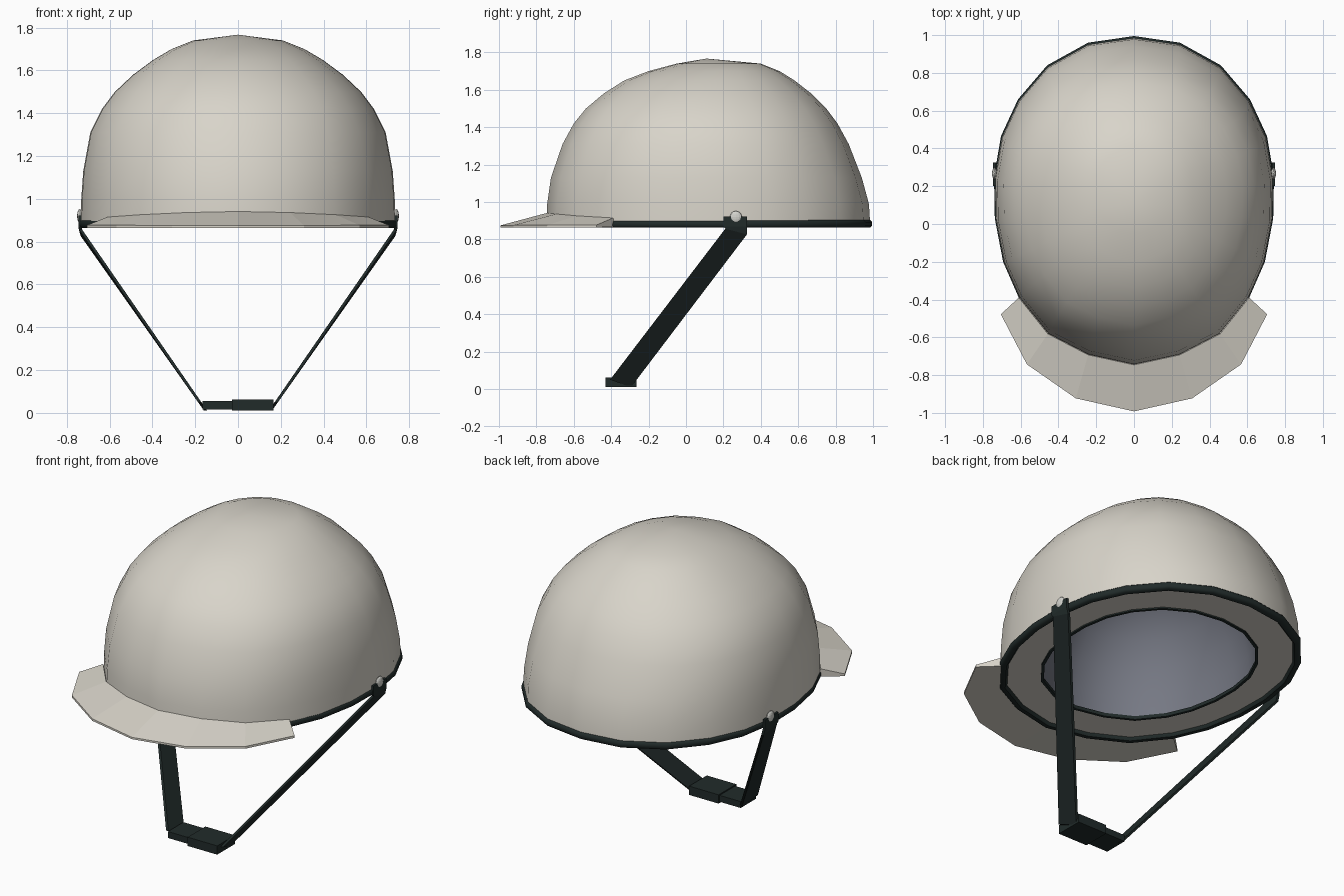
import bpy, bmesh, math
from mathutils import Vector

if "Cube" in bpy.data.objects:
    bpy.data.objects.remove(bpy.data.objects["Cube"])


def material(name, rgb):
    m = bpy.data.materials.new(name)
    m.diffuse_color = (*rgb, 1)
    m.use_nodes = True
    m.node_tree.nodes["Principled BSDF"].inputs["Base Color"].default_value = m.diffuse_color
    return m


SHELL = material("warm_white_shell", (0.69, 0.66, 0.59))
BLACK = material("black_green_rubber", (0.015, 0.024, 0.023))
LINER = material("blue_grey_liner", (0.18, 0.19, 0.23))
METAL = material("pale_metal", (0.66, 0.66, 0.62))

# Half of the egg-shaped plan outline, from back to front
HALF = [(0, .995), (.243, .96), (.46, .84), (.614, .66), (.704, .466), (.741, .249),
        (.737, .03), (.693, -.2), (.61, -.39), (.456, -.582), (.243, -.693), (0, -.746)]
# Full outline, counter-clockwise seen from above
OUTLINE = [(-x, y) for x, y in HALF] + HALF[-2:0:-1]
MID = .12


def make(name, verts, faces, mat, smooth=None, solid=True):
    me = bpy.data.meshes.new(name)
    me.from_pydata([tuple(v) for v in verts], [], faces)
    if solid:
        bm = bmesh.new()
        bm.from_mesh(me)
        bmesh.ops.recalc_face_normals(bm, faces=bm.faces)
        bm.to_mesh(me)
        bm.free()
    me.materials.append(mat)
    ob = bpy.data.objects.new(name, me)
    bpy.context.collection.objects.link(ob)
    if smooth:
        bpy.ops.object.select_all(action='DESELECT')
        ob.select_set(True)
        bpy.context.view_layer.objects.active = ob
        bpy.ops.object.shade_smooth_by_angle(angle=math.radians(smooth))
    return ob


def loft(name, rings, mat, pole=None, closed=False, flip=False, smooth=None):
    n = len(rings[0])
    verts = [p for r in rings for p in r]
    faces = []
    count = len(rings)
    for k in range(count if closed else count - 1):
        a, b = k * n, ((k + 1) % count) * n
        for i in range(n):
            j = (i + 1) % n
            faces.append((a + i, a + j, b + j, b + i))
    if pole:
        verts.append(pole)
        a = (count - 1) * n
        faces += [(a + i, a + (i + 1) % n, len(verts) - 1) for i in range(n)]
    if flip:
        faces = [f[::-1] for f in faces]
    return make(name, verts, faces, mat, smooth, solid=closed)


def ring(z, half_x, front, back):
    return [(x / .741 * half_x, front + (y + .746) / 1.741 * (back - front), z)
            for x, y in OUTLINE]


def offset_ring(scale, d, z):
    pts = []
    for x, y in OUTLINE:
        v = Vector((x, y - MID))
        v = v * scale + v.normalized() * d
        pts.append((v.x, v.y + MID, z))
    return pts


def band(name, scale, section, mat):
    return loft(name, [offset_ring(scale, d, z) for d, z in section], mat, closed=True, smooth=50)


# Outer dome with its flat underside
levels = [(.88, .735, -.745, .985), (.99, .733, -.742, .978), (1.13, .723, -.722, .94),
          (1.31, .69, -.66, .87), (1.42, .635, -.60, .81), (1.5, .575, -.535, .75),
          (1.58, .49, -.44, .67), (1.65, .395, -.33, .58), (1.70, .31, -.20, .50),
          (1.74, .21, -.05, .40)]
loft("helmet_shell", [offset_ring(.71, 0, .88)] + [ring(*l) for l in levels],
     SHELL, pole=(0, .11, 1.767), smooth=45)

# Hollow inside
inner = [(.71, .875), (.70, 1.0), (.66, 1.15), (.58, 1.3), (.45, 1.43), (.25, 1.52)]
loft("inner_liner", [offset_ring(s, 0, z) for s, z in inner], LINER,
     pole=(0, MID, 1.55), flip=True, smooth=60)

# Rubber edge trim and thin lip round the opening
band("edge_trim", 1, [(-.045, .876), (-.034, .863), (-.01, .863), (0, .873),
                      (0, .893), (-.01, .903), (-.045, .903)], BLACK)
band("liner_lip", .71, [(-.008, .872), (.008, .872), (.008, .892), (-.008, .892)], BLACK)

# Visor: wedge from the shell front out to a thin edge
inner_half = [(.61, -.39, .915), (.456, -.582, .926), (.243, -.693, .936), (0, -.746, .941)]
outer_half = [(.705, -.478, .877), (.567, -.743, .877), (.308, -.923, .876), (0, -.992, .875)]


def mirrored(half):
    return half + [(-x, y, z) for x, y, z in half[-2::-1]]


top_in, top_out = mirrored(inner_half), mirrored(outer_half)
sections = [(a, b, (b[0], b[1], .864), (a[0] * .97, a[1] * .97, .868))
            for a, b in zip(top_in, top_out)]
faces = [(k * 4 + i, k * 4 + (i + 1) % 4, k * 4 + 4 + (i + 1) % 4, k * 4 + 4 + i)
         for k in range(len(sections) - 1) for i in range(4)]
last = len(sections) * 4
faces += [(0, 1, 2, 3), (last - 4, last - 3, last - 2, last - 1)]
make("visor", [p for s in sections for p in s], faces, SHELL)


def box(name, lo, hi, mat):
    v = [(x, y, z) for x in (lo[0], hi[0]) for y in (lo[1], hi[1]) for z in (lo[2], hi[2])]
    f = [(0, 1, 3, 2), (4, 5, 7, 6), (0, 1, 5, 4), (2, 3, 7, 6), (0, 2, 6, 4), (1, 3, 7, 5)]
    return make(name, v, f, mat)


# Chin straps: ribbon bent just below the trim, with edge-to-edge width vectors
path = [((.738, .263, .922), (0, .124, 0)),
        ((.738, .263, .868), (0, .124, 0)),
        ((.732, .268, .842), (-.008, .116, -.03)),
        ((.165, -.35, .03), (-.028, .112, -.04))]
for s, side in ((1, "left"), (-1, "right")):
    verts = []
    for c, w in path:
        c, w = Vector(c), Vector(w) / 2
        t = Vector((.0075, 0, 0))
        verts += [c - w - t, c + w - t, c + w + t, c - w + t]
    verts = [(s * v.x, v.y, max(v.z, 0)) for v in verts]
    faces = [(k * 4 + i, k * 4 + (i + 1) % 4, k * 4 + 4 + (i + 1) % 4, k * 4 + 4 + i)
             for k in range(3) for i in range(4)] + [(0, 1, 2, 3), (12, 13, 14, 15)]
    make("chin_strap_" + side, verts, faces, BLACK)

    # Round rivet holding the strap to the shell
    bm = bmesh.new()
    bmesh.ops.create_uvsphere(bm, u_segments=12, v_segments=8, radius=.032)
    me = bpy.data.meshes.new("strap_rivet_" + side)
    bm.to_mesh(me)
    bm.free()
    me.materials.append(METAL)
    rivet = bpy.data.objects.new("strap_rivet_" + side, me)
    rivet.location = (s * .739, .267, .92)
    rivet.scale = (.4, 1, 1)
    bpy.context.collection.objects.link(rivet)

# Buckle: slim tongue pushed into a thicker socket
box("buckle_tongue", (-.165, -.42, .017), (0, -.275, .055), BLACK)
box("buckle_socket", (-.028, -.43, .01), (.165, -.265, .062), BLACK)
